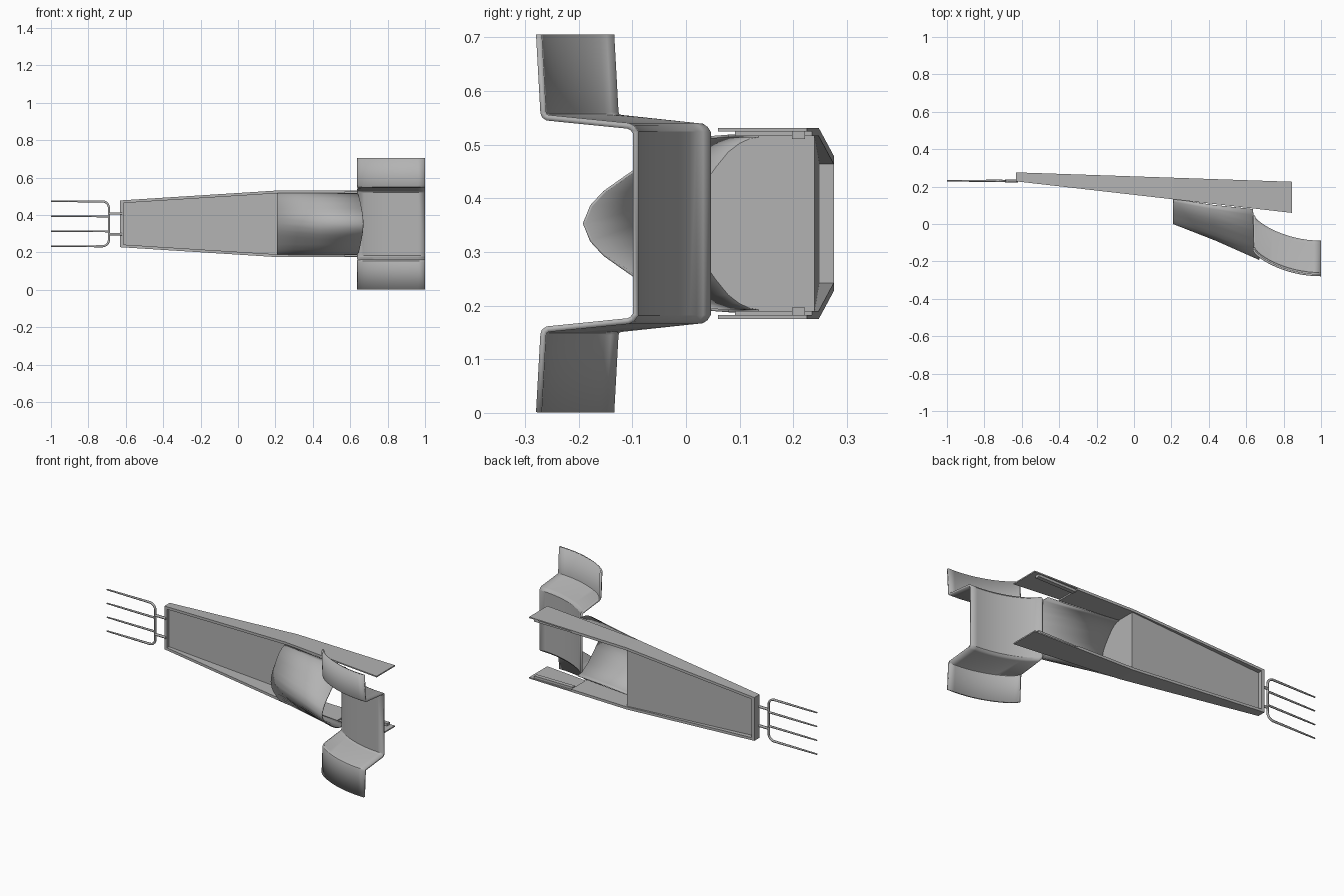
import bpy, bmesh, math
from mathutils import Vector

if "Cube" in bpy.data.objects:
    bpy.data.objects.remove(bpy.data.objects["Cube"])

ZC = 0.353  # mirror height of the whole piece
grey = bpy.data.materials.new("light_grey")
grey.diffuse_color = (0.45, 0.45, 0.45, 1)
grey.use_nodes = True
grey.node_tree.nodes["Principled BSDF"].inputs["Base Color"].default_value = grey.diffuse_color


def finish(name, bm, smooth=False, thick=0):
    bmesh.ops.recalc_face_normals(bm, faces=bm.faces[:])
    me = bpy.data.meshes.new(name)
    bm.to_mesh(me)
    bm.free()
    me.materials.append(grey)
    ob = bpy.data.objects.new(name, me)
    bpy.context.collection.objects.link(ob)
    if thick:
        mod = ob.modifiers.new("thickness", 'SOLIDIFY')
        mod.thickness = thick
        mod.offset = 0
    if smooth:
        bpy.context.view_layer.objects.active = ob
        ob.select_set(True)
        bpy.ops.object.shade_smooth_by_angle(angle=math.radians(30))
        ob.select_set(False)
    return ob


def loft(name, rings, closed, cap=False, **kw):
    bm = bmesh.new()
    vs = [[bm.verts.new(p) for p in r] for r in rings]
    n = len(rings[0])
    for a, b in zip(vs, vs[1:]):
        for i in range(n if closed else n - 1):
            j = (i + 1) % n
            bm.faces.new((a[i], a[j], b[j], b[i]))
    if cap:
        bm.faces.new(vs[0])
        bm.faces.new(vs[-1])
    return finish(name, bm, **kw)


def hi(x):  # back edge of the side walls
    return 0.276 - 0.05 * (x + 0.63) / 1.47


def lo(x):  # front edge of the side walls
    return 0.228 - 0.168 * (x + 0.63) / 1.47


def half(x):  # outer half height of the tray
    return 0.125 + 0.053 * min(1, (x + 0.63) / 0.84)


def wall_ring(x, s, t, y0=None, y1=None, inset=0):
    y0 = lo(x) if y0 is None else y0
    y1 = hi(x) if y1 is None else y1
    a = ZC + s * (half(x) - inset)
    b = a - s * t
    return [(x, y0, a), (x, y1, a), (x, y1, b), (x, y0, b)]


# Tapered side walls, thin end flanges and their grip bars
for s, side in ((1, "upper"), (-1, "lower")):
    loft(side + "_wall", [wall_ring(x, s, 0.015) for x in (-0.63, 0.21, 0.57)], True, True)
    loft(side + "_end_flange", [wall_ring(x, s, 0.007) for x in (0.57, 0.845)], True, True)
    loft(side + "_grip_bar", [wall_ring(x, s, 0.015, 0.198, 0.222, 0.006)
                              for x in (0.57, 0.815)], True, True)

# End wall of the tray
loft("end_wall", [[(x, y, ZC + s * (half(x) - 0.003)) for y, s in
                   ((lo(x), -1), (hi(x), -1), (hi(x), 1), (lo(x), 1))]
                  for x in (-0.63, -0.612)], True, True)

# Tray floor
loft("tray_floor", [[(x, y, ZC - half(x) + 0.012), (x, y, ZC + half(x) - 0.012)]
                    for x, y in ((-0.615, 0.246), (0.21, 0.237))], False, thick=0.005)

# Bulging chute: cross-section as (depth, half width) fractions
HALF = [(0, 1), (0.12, 0.985), (0.27, 0.93), (0.43, 0.83), (0.6, 0.66),
        (0.74, 0.5), (0.86, 0.36), (0.95, 0.2), (1, 0)]
SECTION = HALF + [(d, -w) for d, w in HALF[-2::-1]]


def chute_ring(x, edge, depth, skew=0):
    return [(x + skew * d, edge - depth * d, ZC + 0.163 * w) for d, w in SECTION]


loft("chute", [chute_ring(0.21, 0.135, 0.133), chute_ring(0.425, 0.102, 0.19, 0.015),
               chute_ring(0.635, 0.08, 0.27, 0.035)], False, smooth=True, thick=0.005)

# Bulkhead closing the step between floor and chute
bm = bmesh.new()
pts = chute_ring(0.21, 0.135, 0.133)
pts += [(0.21, 0.237, ZC - 0.163), (0.21, 0.237, ZC + 0.163)]
bm.faces.new([bm.verts.new(p) for p in pts])
finish("bulkhead", bm, thick=0.004)

# Stepped saddle plate swept along a bend
UP = [(-0.274, 0.352), (-0.266, 0.207), (-0.264, 0.201), (-0.258, 0.197),
      (-0.108, 0.182), (-0.100, 0.178), (-0.094, 0.170)]
PROFILE = UP + [(y, -z) for y, z in UP[::-1]]
rings = []
for i in range(15):
    u = 1 - (i / 14) ** 1.5          # 1 at the inner end, 0 at the outer end
    circle = 1 - math.sqrt(1 - u * u)
    off = 0.138 * (0.45 * circle + 0.55 * u * u)
    rings.append([(1 - 0.36 * u, y + off, ZC + z) for y, z in PROFILE])
loft("saddle_plate", rings, False, smooth=True, thick=0.011)


# Fork: round rods along short paths
def rod(name, paths, r):
    cu = bpy.data.curves.new(name, 'CURVE')
    cu.dimensions = '3D'
    cu.bevel_depth = r
    cu.bevel_resolution = 1
    cu.use_fill_caps = True
    for path in paths:
        sp = cu.splines.new('POLY')
        sp.points.add(len(path) - 1)
        for p, (x, z, k) in zip(sp.points, path):
            p.co = (x, 0.230 - 0.006 * (x + 0.69), ZC + z, 1)
            p.radius = k
    cu.materials.append(grey)
    ob = bpy.data.objects.new(name, cu)
    bpy.context.collection.objects.link(ob)


corner = [(-0.725 + 0.035 * math.sin(a), 0.085 + 0.035 * math.cos(a), 1)
          for a in [math.pi / 2 * k / 5 for k in range(6)]]
upper = [(-1, 0.120, 0.6), (-0.93, 0.120, 0.75)] + corner
lower = [(x, -z, k) for x, z, k in upper[::-1]]
rod("fork_frame", [upper + lower], 0.0065)
rod("fork_inner_tines", [[(-1, z, 0.6), (-0.93, z, 0.8), (-0.69, z, 1)]
                         for z in (0.04, -0.04)], 0.006)
rod("fork_connectors", [[(-0.69, z, 1), (-0.62, z, 1)] for z in (0.055, -0.055)], 0.0075)
